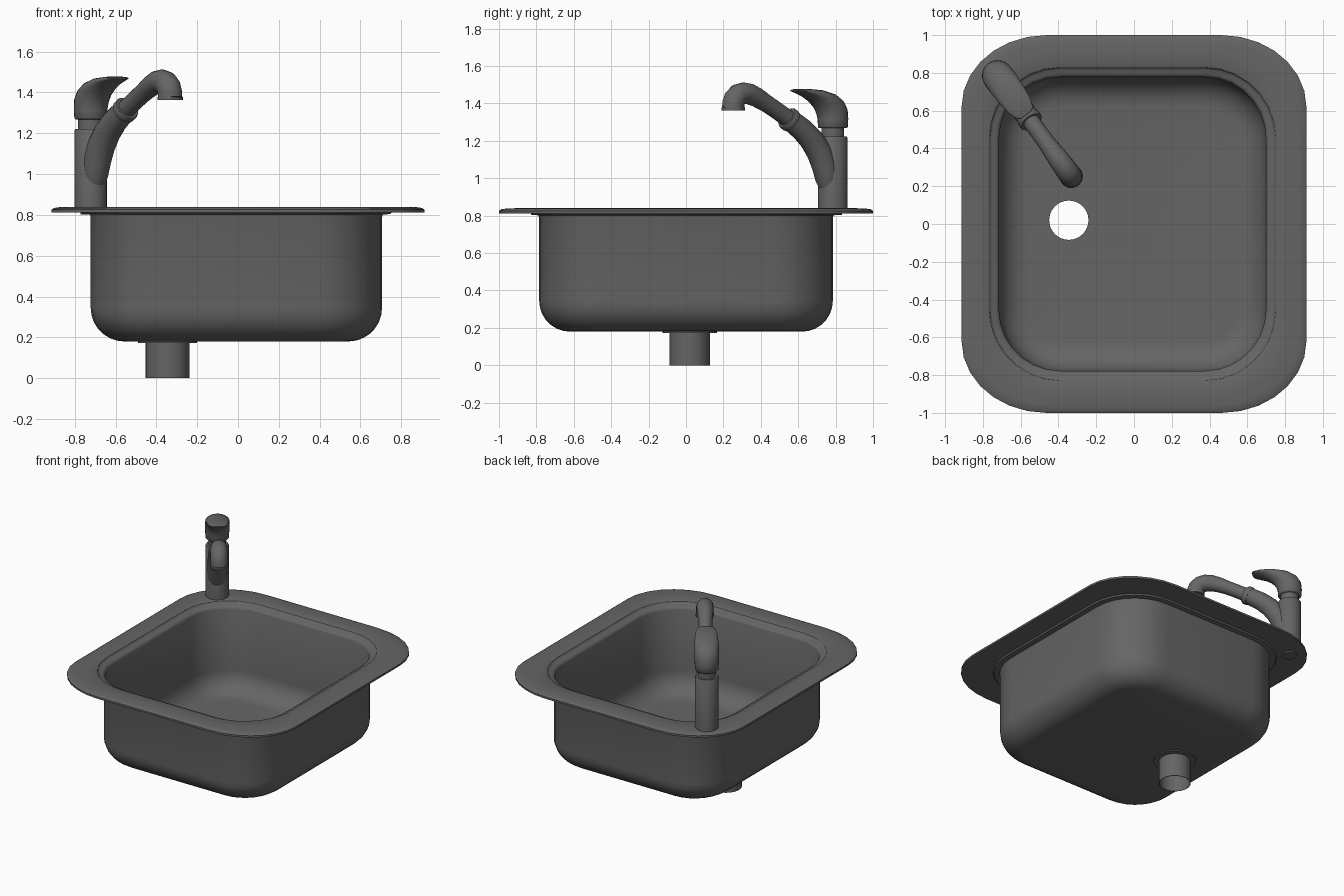
import bpy, bmesh
from math import sin, cos, pi, radians
from mathutils import Vector

if "Cube" in bpy.data.objects:
    bpy.data.objects.remove(bpy.data.objects["Cube"])

steel = bpy.data.materials.new("dark_steel")
steel.use_nodes = True
GREY = (0.13, 0.13, 0.13, 1)
steel.diffuse_color = GREY
steel.node_tree.nodes["Principled BSDF"].inputs["Base Color"].default_value = GREY

BASE = Vector((-0.722, 0.785, 0))       # tap position
REACH = Vector((0.59, -0.807, 0))       # direction the tap points
SIDE = Vector((0.807, 0.59, 0))         # across the tap
UP = Vector((0, 0, 1))
DRAIN = Vector((-0.345, 0.02, 0))


def finish(bm, name, angle=35):
    bmesh.ops.recalc_face_normals(bm, faces=bm.faces)
    mesh = bpy.data.meshes.new(name)
    bm.to_mesh(mesh)
    bm.free()
    mesh.materials.append(steel)
    obj = bpy.data.objects.new(name, mesh)
    bpy.context.collection.objects.link(obj)
    bpy.ops.object.select_all(action='DESELECT')
    obj.select_set(True)
    bpy.context.view_layer.objects.active = obj
    bpy.ops.object.shade_smooth_by_angle(angle=radians(angle))
    return obj


def bridge(bm, rings, loop=False):
    """Skin consecutive rings of points and return the vertex rings."""
    vr = [[bm.verts.new(p) for p in r] for r in rings]
    pairs = list(zip(vr, vr[1:])) + ([(vr[-1], vr[0])] if loop else [])
    for a, b in pairs:
        for i in range(len(a)):
            j = (i + 1) % len(a)
            bm.faces.new((a[i], a[j], b[j], b[i]))
    return vr


def loft(name, rings, loop=False, angle=35):
    bm = bmesh.new()
    vr = bridge(bm, rings, loop)
    if not loop:
        bm.faces.new(vr[0])
        bm.faces.new(vr[-1])
    return finish(bm, name, angle)


def oval(centre, u, v, n=28):
    return [centre + u * cos(2 * pi * i / n) + v * sin(2 * pi * i / n) for i in range(n)]


def disc_ring(centre, r, z, n=32):
    return oval(centre + UP * z, Vector((r, 0, 0)), Vector((0, r, 0)), n)


def turned(name, centre, profile, loop=False):
    return loft(name, [disc_ring(centre, r, z) for r, z in profile], loop)


def rounded_rect(cx, hx, hy, rx, ry, z, seg=7):
    pts = []
    for q, (sx, sy) in enumerate([(1, 1), (-1, 1), (-1, -1), (1, -1)]):
        for k in range(seg + 1):
            a = pi / 2 * (q + k / seg)
            pts.append(Vector((cx + sx * (hx - rx) + rx * cos(a),
                               sy * (hy - ry) + ry * sin(a), z)))
    return pts


def rim_ring(inset, z):
    return rounded_rect(0, 0.913 - inset, 1 - inset, 0.45 - inset / 2, 0.38 - inset / 3, z)


def bowl_ring(inset, z):
    r = 0.33 - inset
    return rounded_rect(-0.008, 0.714 - inset, 0.785 - inset, r, r, z)


def bowl_wall(thick):
    """Rounded floor edge followed by the wall, inset by the sheet thickness."""
    fillet = 0.165 - thick
    out = []
    for k in range(8):
        a = pi / 2 * k / 7
        out.append(bowl_ring(thick + fillet * (1 - sin(a)),
                             0.18 + thick + fillet * (1 - cos(a))))
    return out


# Sink: one sheet running up the inside, over the rim and down the outside
bm = bmesh.new()
rings = bowl_wall(0.008)
rings += [bowl_ring(0.008, 0.80), bowl_ring(0.002, 0.812), bowl_ring(-0.012, 0.82),
          bowl_ring(-0.032, 0.822), bowl_ring(-0.04, 0.828), bowl_ring(-0.044, 0.836),
          bowl_ring(-0.052, 0.84)]
rings += [rim_ring(0.09, 0.84), rim_ring(0.04, 0.838), rim_ring(0.012, 0.834),
          rim_ring(0, 0.826), rim_ring(0, 0.812), rim_ring(0.012, 0.812)]
rings += [bowl_ring(-0.048, 0.814), bowl_ring(-0.04, 0.804), bowl_ring(-0.004, 0.802),
          bowl_ring(0, 0.79)]
rings += bowl_wall(0)[::-1]
skin = bridge(bm, rings)
# Floors with the round drain opening
for edge_ring, z in ((skin[0], 0.188), (skin[-1], 0.18)):
    hole = [bm.verts.new(p) for p in disc_ring(DRAIN, 0.106, z)]
    edges = []
    for ring in (edge_ring, hole):
        for a, b in zip(ring, ring[1:] + ring[:1]):
            edges.append(bm.edges.get((a, b)) or bm.edges.new((a, b)))
    bmesh.ops.triangle_fill(bm, edges=edges, use_beauty=True)
finish(bm, "sink_bowl")

# Drain: open pipe and the flange under the floor
turned("drain_pipe", DRAIN, [(0.108, 0), (0.108, 0.186), (0.104, 0.188), (0.104, 0)], True)
turned("drain_flange", DRAIN, [(0.106, 0.172), (0.145, 0.172), (0.145, 0.181), (0.106, 0.181)], True)

# Tap body, neck and fixing nut
turned("tap_body", BASE, [(0.079, 0.835), (0.079, 1.215), (0.075, 1.222)])
turned("tap_neck", BASE, [(0.061, 1.21), (0.061, 1.28)])
turned("tap_nut", BASE, [(0.05, 0.803), (0.05, 0.82)])


def at(s, z):
    return BASE + REACH * s + UP * z


# Lever: sections given by a back point, a front point and a half width
lever = [((-0.074, 1.268), (0.074, 1.268), 0.074), ((-0.08, 1.275), (0.08, 1.275), 0.08),
         ((-0.083, 1.32), (0.081, 1.31), 0.082), ((-0.078, 1.37), (0.09, 1.345), 0.084),
         ((-0.052, 1.415), (0.11, 1.378), 0.084), ((0, 1.45), (0.145, 1.41), 0.082),
         ((0.08, 1.471), (0.19, 1.438), 0.078), ((0.17, 1.478), (0.225, 1.453), 0.07),
         ((0.235, 1.478), (0.25, 1.462), 0.054), ((0.256, 1.474), (0.258, 1.466), 0.035)]
sections = []
for back, front, width in lever:
    p, q = at(*back), at(*front)
    sections.append(oval((p + q) / 2, (q - p) / 2, SIDE * width))
loft("tap_lever", sections, angle=50)


def tube(name, path):
    """Sweep a round section along (distance, height, radius) points."""
    pts = [at(s, z) for s, z, r in path]
    out = []
    for i, (s, z, r) in enumerate(path):
        tangent = (pts[min(i + 1, len(pts) - 1)] - pts[max(i - 1, 0)]).normalized()
        out.append(oval(pts[i], SIDE * r, tangent.cross(SIDE).normalized() * r, 24))
    return loft(name, out, angle=40)


# Spout: thick lower arm, collar, slim tube and turned-down nozzle
tube("spout_arm", [(0.02, 0.95, 0.055), (0.035, 1.0, 0.066), (0.055, 1.07, 0.069),
                   (0.09, 1.14, 0.068), (0.14, 1.205, 0.065), (0.2, 1.258, 0.062),
                   (0.28, 1.31, 0.058)])
tube("spout_collar", [(0.272, 1.303, 0.06), (0.278, 1.307, 0.064),
                      (0.298, 1.32, 0.064), (0.304, 1.324, 0.06)])
tube("spout_tube", [(0.29, 1.315, 0.047), (0.38, 1.367, 0.046), (0.44, 1.4, 0.047),
                    (0.5, 1.431, 0.052), (0.55, 1.45, 0.056), (0.59, 1.455, 0.058),
                    (0.625, 1.447, 0.059), (0.648, 1.427, 0.06), (0.658, 1.4, 0.06),
                    (0.66, 1.375, 0.06)])
turned("spout_nozzle", BASE + REACH * 0.66, [(0.062, 1.363), (0.062, 1.378)])
